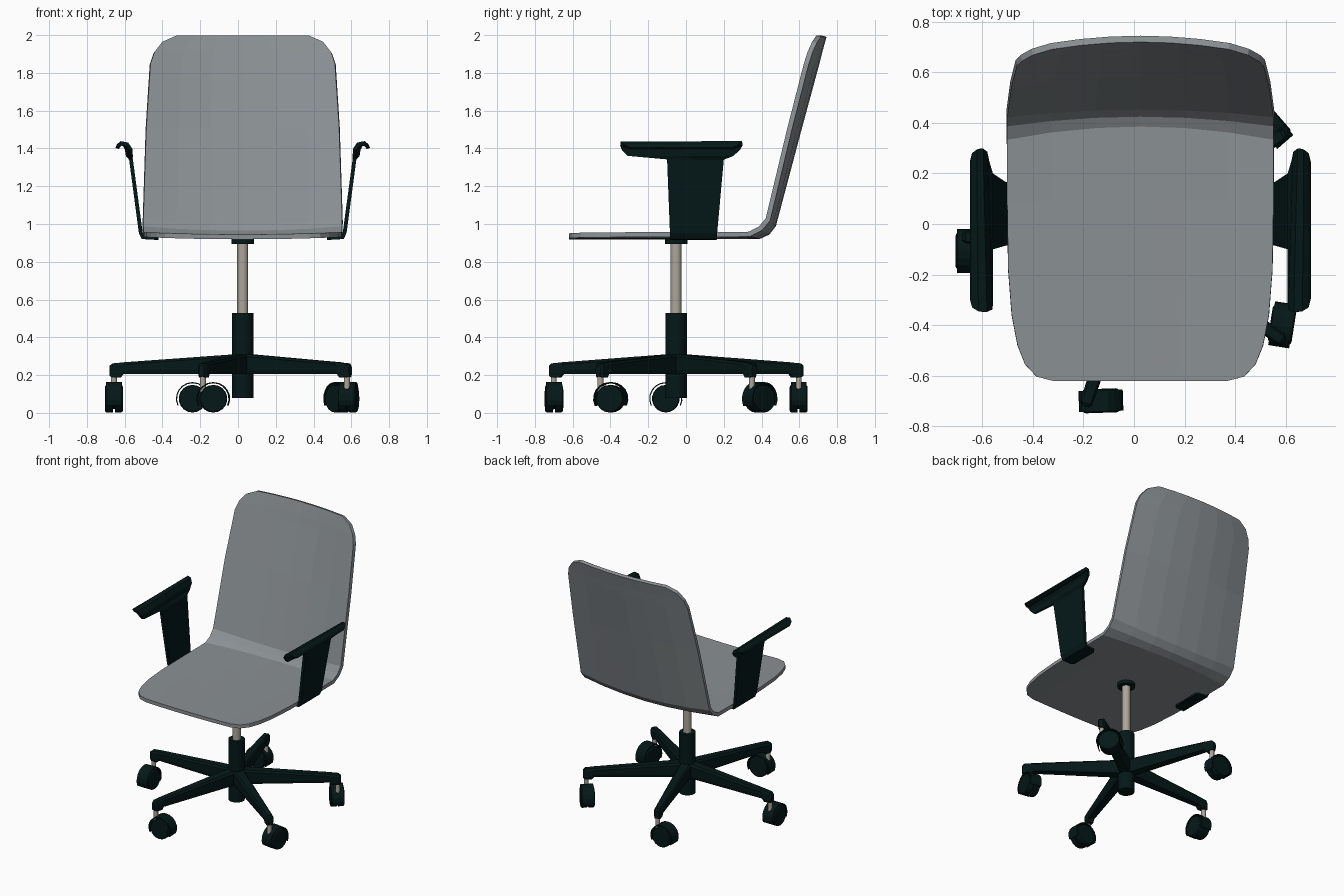
import bpy, bmesh
from math import sin, cos, radians, pi
from mathutils import Matrix

if "Cube" in bpy.data.objects:
    bpy.data.objects.remove(bpy.data.objects["Cube"])

CX, CY = 0.025, -0.052          # chair axis


def material(name, rgb):
    m = bpy.data.materials.new(name)
    m.diffuse_color = (*rgb, 1)
    m.use_nodes = True
    m.node_tree.nodes["Principled BSDF"].inputs["Base Color"].default_value = m.diffuse_color
    return m


DARK = material("dark_teal_plastic", (0.0015, 0.009, 0.009))
METAL = material("warm_metal", (0.42, 0.38, 0.33))
SHELL = material("slate_grey_shell", (0.255, 0.28, 0.295))


def add(name, mesh, loc=(0, 0, 0), rot=0.0, mat=None):
    ob = bpy.data.objects.new(name, mesh)
    ob.location, ob.rotation_euler.z = loc, rot
    if mat and not mesh.materials:
        mesh.materials.append(mat)
    bpy.context.collection.objects.link(ob)
    return ob


def loft(name, rows, closed=False):
    """Mesh through equal rows of points; closed rows make a capped tube."""
    bm = bmesh.new()
    vs = [[bm.verts.new(p) for p in row] for row in rows]
    n = len(rows[0])
    for a, b in zip(vs, vs[1:]):
        for j in range(n if closed else n - 1):
            k = (j + 1) % n
            bm.faces.new((a[j], a[k], b[k], b[j]))
    if closed:
        bm.faces.new(vs[0])
        bm.faces.new(vs[-1])
        bmesh.ops.recalc_face_normals(bm, faces=bm.faces)
    me = bpy.data.meshes.new(name)
    bm.to_mesh(me)
    bm.free()
    return me


def solidify(ob, thickness, offset):
    m = ob.modifiers.new("thickness", 'SOLIDIFY')
    m.thickness, m.offset, m.use_even_offset = thickness, offset, True


def rod(name, r, z0, z1, x, y, mat, sides=16):
    ring = [(r * cos(2 * pi * i / sides), r * sin(2 * pi * i / sides)) for i in range(sides)]
    me = loft(name, [[(a, b, z) for a, b in ring] for z in (z0, z1)], True)
    ob = add(name, me, (x, y, 0), 0, mat)
    for p in me.polygons:
        p.use_smooth = len(p.vertices) == 4
    me.set_sharp_from_angle(angle=radians(40))
    return ob


# Seat and back shell: centre y, centre z, half width, bow in y and z at the edge
stations = [
    (-0.62, 0.945, 0.345, 0, 0.012), (-0.603, 0.945, 0.41, 0, 0.012),
    (-0.555, 0.945, 0.455, 0, 0.012), (-0.48, 0.945, 0.485, 0, 0.012),
    (-0.36, 0.945, 0.508, 0, 0.012), (-0.18, 0.945, 0.522, 0, 0.012),
    (0.10, 0.945, 0.526, -0.02, 0.012), (0.385, 0.947, 0.526, -0.052, 0.012),
    (0.424, 0.965, 0.526, -0.038, 0.022), (0.452, 1.00, 0.526, -0.03, 0.03),
    (0.585, 1.50, 0.510, -0.05, 0.015), (0.680, 1.85, 0.488, -0.065, 0),
    (0.695, 1.91, 0.468, -0.065, 0), (0.710, 1.965, 0.425, -0.065, 0),
    (0.719, 1.998, 0.35, -0.065, 0),
]
rows = []
for y, z, h, by, bz in stations:
    row = []
    for i in range(-3, 4):
        x = h * i / 3
        u = (x / 0.526) ** 2
        row.append((x, y + by * u, z + bz * u))
    rows.append(row)
shell = add("seat_and_back_shell", loft("seat_and_back_shell", rows), (CX, 0, 0), 0, SHELL)
solidify(shell, 0.026, -1)

# Armrests: foot, upright panel and hooked pad: x, z, y start, y end, skew along y
arm = [
    (0.445, 0.926, -0.06, 0.14, 0), (0.46, 0.926, -0.08, 0.16, 0),
    (0.528, 0.930, -0.085, 0.165, 0), (0.540, 0.955, -0.085, 0.165, 0),
    (0.592, 1.345, -0.10, 0.20, 0), (0.600, 1.362, -0.31, 0.25, 0.008),
    (0.604, 1.395, -0.338, 0.285, 0.010), (0.620, 1.422, -0.348, 0.298, 0.008),
    (0.642, 1.427, -0.345, 0.295, 0.003), (0.658, 1.415, -0.33, 0.28, 0),
    (0.665, 1.40, -0.295, 0.245, 0),
]
rows = [[(x + s * (2 * t - 1), a + (b - a) * t, z) for t in (0, 0.5, 1)] for x, z, a, b, s in arm]
arms = add("armrests", loft("armrests", rows), (CX, 0, 0), 0, DARK)
solidify(arms, 0.02, 0)
arms.modifiers.new("mirror", 'MIRROR')

# Centre column
rod("column_sleeve", 0.056, 0.08, 0.53, CX, CY, DARK)
rod("gas_cylinder", 0.029, 0.5, 0.9, CX, CY, METAL)
rod("seat_mount", 0.06, 0.895, 0.922, CX, CY, DARK)

# Star-base leg: distance, half width, bottom z, top z
leg = [(0.02, 0.042, 0.207, 0.312), (0.63, 0.026, 0.207, 0.268),
       (0.645, 0.026, 0.188, 0.266), (0.69, 0.024, 0.188, 0.262),
       (0.704, 0.015, 0.195, 0.25)]
leg_mesh = loft("base_leg", [
    [(r, -w * 0.8, b), (r, w * 0.8, b), (r, w, b + 0.02), (r, w, t - 0.012),
     (r, w * 0.7, t), (r, -w * 0.7, t), (r, -w, t - 0.012), (r, -w, b + 0.02)]
    for r, w, b, t in leg], True)

# Twin caster wheels on a hub, axle along local y
bm = bmesh.new()
for y, r, depth in ((-0.0265, 0.073, 0.042), (0.0265, 0.073, 0.042), (0, 0.055, 0.014)):
    bmesh.ops.create_cone(bm, cap_ends=True, segments=18, radius1=r, radius2=r, depth=depth,
                          matrix=Matrix.Translation((0, y, 0)) @ Matrix.Rotation(pi / 2, 4, 'X'))
rims = [e for e in bm.edges if any(len(f.verts) > 4 for f in e.link_faces)
        and abs(e.verts[0].co.y) > 0.04]
bmesh.ops.bevel(bm, geom=rims, offset=0.01, segments=2, affect='EDGES', profile=0.5)
wheel_mesh = bpy.data.meshes.new("caster_wheels")
bm.to_mesh(wheel_mesh)
bm.free()

# Caster hood: thin arc over the wheels
hood_mesh = loft("caster_hood", [
    [(0.085 * cos(a), y, 0.085 * sin(a)) for y in (-0.042, 0.042)]
    for a in (radians(-25 + 19.2 * i) for i in range(13))])

# Five legs, each with its caster swivelled differently
for i, swivel in enumerate((131, 180, -90, 2, 81)):
    a = radians(36 + 72 * i)
    d = radians(swivel)
    add(f"base_leg_{i + 1}", leg_mesh, (CX, CY, 0), a, DARK)
    sx, sy = CX + 0.682 * cos(a), CY + 0.682 * sin(a)
    rod(f"caster_stem_{i + 1}", 0.016, 0.11, 0.2, sx, sy, METAL, 10)
    loc = (sx + 0.055 * cos(d), sy + 0.055 * sin(d), 0.075)
    add(f"caster_wheels_{i + 1}", wheel_mesh, loc, d, DARK)
    hood = add(f"caster_hood_{i + 1}", hood_mesh, loc, d, DARK)
    solidify(hood, 0.006, 0)
